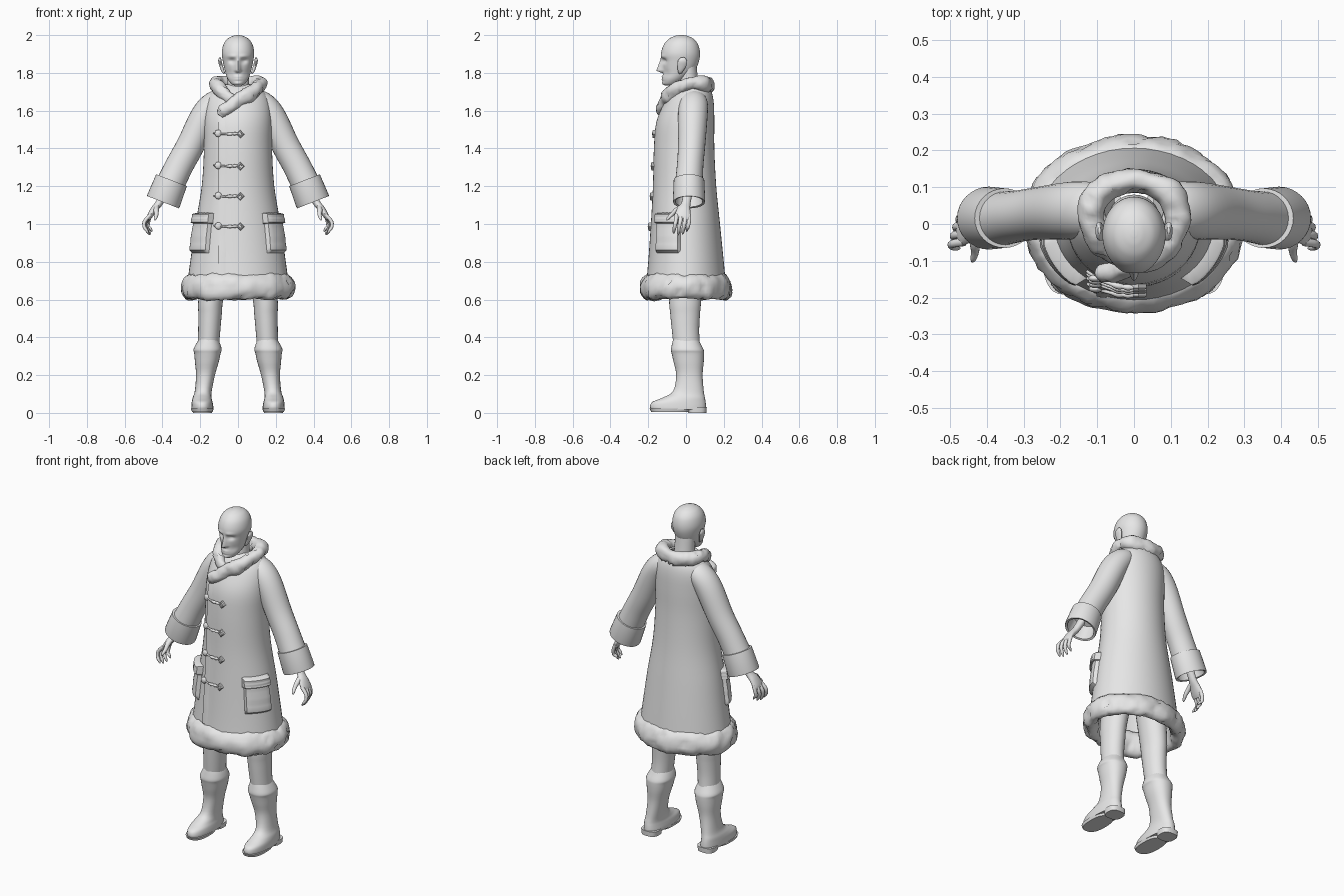
import bpy, bmesh, math, random
from mathutils import Vector, noise

if "Cube" in bpy.data.objects:
    bpy.data.objects.remove(bpy.data.objects["Cube"])

random.seed(4)
GREY = bpy.data.materials.new("light_grey")
GREY.diffuse_color = (0.8, 0.8, 0.8, 1)
GREY.use_nodes = True
GREY.node_tree.nodes["Principled BSDF"].inputs["Base Color"].default_value = GREY.diffuse_color
TAU = math.tau


def spline(keys, n):
    """Catmull-Rom through tuples of any length, n steps per span."""
    out = []
    for i in range(len(keys) - 1):
        p = [keys[max(0, min(len(keys) - 1, i + k))] for k in (-1, 0, 1, 2)]
        for j in range(n):
            t = j / n
            out.append(tuple(0.5 * (2*b + (c-a)*t + (2*a-5*b+4*c-d)*t*t + (3*b-a-3*c+d)*t**3)
                             for a, b, c, d in zip(*p)))
    return out + [tuple(keys[-1])]


def finish(name, bm, angle=50):
    bmesh.ops.recalc_face_normals(bm, faces=bm.faces)
    me = bpy.data.meshes.new(name)
    bm.to_mesh(me)
    bm.free()
    me.materials.append(GREY)
    ob = bpy.data.objects.new(name, me)
    bpy.context.collection.objects.link(ob)
    bpy.ops.object.select_all(action='DESELECT')
    ob.select_set(True)
    bpy.context.view_layer.objects.active = ob
    bpy.ops.object.shade_smooth_by_angle(angle=math.radians(angle))
    return ob


def loft(rings, caps=True, closed=False, wrap=True):
    bm = bmesh.new()
    vs = [[bm.verts.new(p) for p in r] for r in rings]
    m, n = len(vs), len(vs[0])
    for i in range(m if closed else m - 1):
        a, b = vs[i], vs[(i + 1) % m]
        for j in range(n if wrap else n - 1):
            k = (j + 1) % n
            bm.faces.new((a[j], a[k], b[k], b[j]))
    if caps and not closed:
        bm.faces.new(vs[0])
        bm.faces.new(vs[-1])
    return bm


def stack(keys, n=4, seg=32, power=1.0):
    """Level rings from (z, y_front, y_back, half_width, x_centre)."""
    f = lambda c: math.copysign(abs(c) ** power, c)
    return [[Vector((cx + rx * f(math.cos(TAU*j/seg)), (yf+yb)/2 + (yb-yf)/2 * f(math.sin(TAU*j/seg)), z))
             for j in range(seg)] for z, yf, yb, rx, cx in spline(keys, n)]


def tube(keys, ref, n=4, seg=20):
    """Rings along a path of (x, y, z, radius_a, radius_b)."""
    ks, rings = spline(keys, n), []
    for i, k in enumerate(ks):
        t = (Vector(ks[min(i+1, len(ks)-1)][:3]) - Vector(ks[max(i-1, 0)][:3])).normalized()
        a = t.cross(Vector(ref)).normalized()
        b = a.cross(t)
        rings.append([Vector(k[:3]) + a*k[3]*math.cos(TAU*j/seg) + b*k[4]*math.sin(TAU*j/seg)
                      for j in range(seg)])
    return rings


def fur(bm, amount, tufts):
    """Lumpy surface with scattered pointed tufts."""
    bm.normal_update()
    for v in bm.verts:
        v.co += v.normal * amount * (noise.noise(v.co * 14) + 0.6 * noise.noise(v.co * 40))
    for v in random.sample(list(bm.verts), tufts):
        v.co += v.normal * random.uniform(0.008, 0.015) + Vector((0, 0, random.uniform(-.008, .004)))


# Coat body
COAT = [(.64, -.215, .215, .275, 0), (.8, -.2, .2, .253, 0), (1.0, -.186, .18, .225, 0),
        (1.2, -.175, .16, .192, 0), (1.4, -.17, .15, .18, 0), (1.54, -.157, .15, .18, 0),
        (1.64, -.115, .147, .17, 0), (1.7, -.075, .135, .14, 0), (1.74, -.03, .11, .085, 0)]
coat = finish("coat_body", loft(stack(COAT, 4, 48), caps=False))
shell = coat.modifiers.new("thickness", 'SOLIDIFY')
shell.thickness = 0.01
shell.offset = -1
TABLE = spline(COAT, 10)


def on_coat(th, z, off):
    """Point on the coat at an angle and height, pushed outwards."""
    _, yf, yb, rx, _ = min(TABLE, key=lambda r: abs(r[0] - z))
    ry = (yb - yf) / 2
    nrm = Vector((math.cos(th) / rx, math.sin(th) / ry, 0)).normalized()
    return Vector((rx * math.cos(th), (yf + yb) / 2 + ry * math.sin(th), z)) + nrm * off


def front(x, z, off=0.0):
    rx = min(TABLE, key=lambda r: abs(r[0] - z))[3]
    return on_coat(-math.acos(x / rx), z, off)


# Front overlap edge of the coat
rows = [.74 + .84 * i / 20 for i in range(21)]
finish("front_edge", loft([[front(-.1, z, -.002), front(-.1, z, .007), front(-.085, z, .007), front(-.06, z, -.002)]
                           for z in rows], caps=False, wrap=False), 30)

# Fur hem: a swollen band around the skirt with an overlapping end
hem = []
for i in range(96):
    th = TAU * i / 96
    c, s = math.cos(th), math.sin(th)
    swell = 1 + .1 * math.exp(-((th - 4.15) / .12) ** 2)
    hem.append([Vector(((.257 + .043*swell*math.cos(p)) * c, (.202 + .041*swell*math.cos(p)) * s,
                        .668 + .066*swell*math.sin(p) - .012*math.cos(p)))
                for p in (TAU * j / 20 for j in range(20))])
bm = loft(hem, closed=True)
fur(bm, .010, 45)
finish("fur_hem", bm, 70)

# Fur collar, crossing over at the front
NECKLINE = [(-.095, -.135, 1.575, .012, .02), (-.07, -.13, 1.605, .028, .032), (-.01, -.112, 1.645, .03, .038),
            (.055, -.085, 1.685, .032, .04), (.105, -.035, 1.725, .034, .038), (.118, .03, 1.745, .036, .035),
            (.085, .09, 1.742, .036, .042), (0, .117, 1.732, .034, .045), (-.085, .09, 1.742, .036, .042),
            (-.118, .03, 1.745, .036, .035), (-.105, -.03, 1.72, .034, .036), (-.06, -.08, 1.675, .03, .034),
            (0, -.1, 1.635, .02, .025)]
bm = loft(tube(NECKLINE, (0, 0, 1), 7, 18))
fur(bm, .009, 40)
finish("fur_collar", bm, 70)

# Toggle fastenings
for n, z in enumerate((1.48, 1.31, 1.15, .99)):
    bm = bmesh.new()
    bmesh.ops.create_uvsphere(bm, u_segments=14, v_segments=8, radius=.019)
    for v in bm.verts:
        v.co = Vector((v.co.x, v.co.y * .55, v.co.z)) + front(-.1, z, .01)
    finish(f"toggle_button_{n}", bm)
    cord = [(*front(-.125 + .13 * i / 12, z - .004 * math.sin(i / 4), .007), r, r)
            for i, r in enumerate((.004, .005, .005, .005, .005, .005, .005, .008, .009, .006, .009, .006, .004))]
    finish(f"toggle_cord_{n}", loft(tube(cord, (0, 0, 1), 2, 8)))
    c = front(.012, z - .004, .006)
    diamond = [[c + Vector((math.cos(TAU*k/4) * r, y, math.sin(TAU*k/4) * r)) for k in range(4)]
               for r, y in ((.022, .008), (.022, -.003), (.016, -.007), (.010, -.007), (.008, -.001))]
    finish(f"toggle_loop_{n}", loft(diamond), 25)


def patch(name, th0, th1, z0, z1, off, bulge, left):
    """Padded panel that follows the coat."""
    grid = []
    for i in range(13):
        u = i / 12
        row = []
        for j in range(13):
            v = j / 12
            pad = min(1, 7 * min(u, 1 - u)) ** .5 * min(1, 7 * min(v, 1 - v)) ** .5
            p = on_coat(-math.radians(th0 + (th1 - th0) * v), z0 + (z1 - z0) * u, off * min(1, 20 * pad) - .003
                        + bulge * pad)
            row.append(Vector((-p.x if left else p.x, p.y, p.z)))
        grid.append(row)
    finish(name, loft(grid, caps=False, wrap=False), 40)


# Head with a modelled face, and neck
SKULL = [(1.733, -.108, -.065, .018, 0), (1.742, -.12, -.04, .036, 0), (1.77, -.123, .0, .056, 0),
         (1.81, -.122, .045, .069, 0), (1.86, -.127, .068, .08, 0), (1.905, -.132, .074, .086, 0),
         (1.95, -.117, .064, .077, 0), (1.98, -.09, .04, .056, 0), (1.995, -.06, .01, .028, 0), (2.0, -.035, -.015, .008, 0)]
bm = loft(stack(SKULL, 7, 72))
bump = lambda d, w: math.exp(-(d / w) ** 2)
for v in bm.verts:
    x, y, z = v.co
    if y < -.05:
        nose = max(0, min((1.885 - z) / .068, (z - 1.798) / .012, 1))
        v.co.y -= .033 * nose * bump(x, .008 + .006 * nose)
        v.co.y += .014 * bump(abs(x) - .032, .018) * bump(z - 1.864, .013)
        v.co.y -= .006 * bump(abs(x) - .03, .025) * bump(z - 1.887, .009)
        v.co.y -= .006 * bump(x, .022) * (bump(z - 1.779, .006) + bump(z - 1.766, .006))
        v.co.y -= .006 * bump(x, .02) * bump(z - 1.745, .009)
        v.co.y += .005 * bump(abs(x) - .045, .018) * bump(z - 1.795, .02)
finish("head", bm, 70)
finish("neck", loft(stack([(1.64, -.05, .08, .07, 0), (1.72, -.045, .07, .06, 0), (1.78, -.04, .062, .058, 0),
                           (1.85, -.04, .055, .06, 0)], 4, 28)))

for s, side in ((1, "left"), (-1, "right")):
    flip = lambda keys: [(s * k[0], *k[1:]) for k in keys]
    shift = lambda keys: [(*k[:4], s * k[4]) for k in keys]
    # Ear
    finish(f"{side}_ear", loft(tube(flip([(.072, -.03, 1.797, .004, .008), (.08, -.03, 1.81, .008, .014),
           (.09, -.022, 1.84, .009, .024), (.096, -.018, 1.865, .009, .024), (.094, -.018, 1.882, .004, .01)]),
           (0, 1, 0), 4, 14)))
    # Sleeve and turned-back hollow cuff
    finish(f"{side}_sleeve", loft(tube(flip([(.07, .04, 1.665, .05, .06), (.125, .04, 1.638, .066, .075),
           (.178, .036, 1.57, .074, .078), (.25, .03, 1.42, .074, .072), (.31, .022, 1.31, .074, .07),
           (.357, .015, 1.215, .076, .073)]), (0, 1, 0), 5, 28)))
    cuff = [(.350, .074, 0), (.348, .083, 0), (.352, .087, 0), (.39, .092, -.11), (.394, .09, -.118),
            (.392, .078, -.115), (.36, .07, -.03), (.352, .01, -.02)]
    ax = Vector((.36 * s, 0, -.93)).normalized()
    a = Vector((0, 1, 0)).cross(ax)
    start = Vector((.352 * s, .016, 1.232))
    finish(f"{side}_cuff", loft([[start - ax * d * 1.06 + a*r*math.cos(TAU*j/32) + Vector((0, r*.93*math.sin(TAU*j/32), 0))
           for j in range(32)] for _, r, d in cuff]), 40)
    # Hand: palm, four curled fingers and thumb
    finish(f"{side}_palm", loft(tube(flip([(.385, .01, 1.17, .022, .026), (.418, .0, 1.11, .019, .024),
           (.446, -.012, 1.075, .018, .036), (.468, -.018, 1.04, .014, .042), (.476, -.02, 1.022, .008, .036)]),
           (0, 1, 0), 4, 16)))
    for n in range(4):
        y, d = (-.054, -.03, -.006, .016)[n], (.008, 0, .004, .018)[n]
        o = (.012, .006, 0, -.008)[n]
        finish(f"{side}_finger_{n}", loft(tube(flip([(.462, y*.9, 1.05, .01, .012), (.482+o, y, 1.015, .01, .011),
               (.484+o, y-.006, .985, .009, .01), (.472+o, y-.01, .958+d, .008, .009), (.462+o, y-.012, .942+d, .003, .003)]),
               (0, 1, 0), 3, 10)))
    finish(f"{side}_thumb", loft(tube(flip([(.43, -.015, 1.095, .012, .014), (.433, -.05, 1.075, .013, .014),
           (.432, -.075, 1.05, .01, .011), (.437, -.095, 1.03, .008, .008), (.44, -.102, 1.02, .003, .003)]),
           (1, 0, 0), 4, 12)))
    # Pocket and flap
    patch(f"{side}_pocket", 52, 8, .845, 1.04, .012, .014, s < 0)
    patch(f"{side}_pocket_flap", 54, 6, 1.0, 1.06, .02, .017, s < 0)
    # Trouser leg
    finish(f"{side}_leg", loft(stack(shift([(.3, -.06, .08, .055, .16), (.42, -.073, .07, .058, .153),
           (.52, -.083, .074, .062, .148), (.62, -.09, .082, .067, .142), (.95, -.09, .1, .085, .095)]), 4, 28)))
    # Boot
    finish(f"{side}_boot", loft(stack(shift([(.018, -.186, .105, .058, .189), (.035, -.19, .106, .058, .189),
           (.058, -.178, .104, .055, .19), (.08, -.125, .1, .05, .19), (.115, -.068, .094, .045, .184),
           (.2, -.052, .088, .05, .172), (.27, -.066, .094, .063, .165), (.315, -.076, .096, .07, .162),
           (.335, -.08, .093, .075, .161), (.365, -.074, .078, .064, .158), (.39, -.068, .066, .05, .156)]), 4, 32, .9)), 60)
    # Sole and heel block
    finish(f"{side}_sole", loft(stack(shift([(.006, -.185, .02, .055, .189), (.022, -.192, .03, .06, .189)]), 1, 28, .8)), 40)
    finish(f"{side}_heel", loft(stack(shift([(0, .012, .108, .05, .188), (.03, .01, .11, .054, .188)]), 1, 24, .7)), 40)
